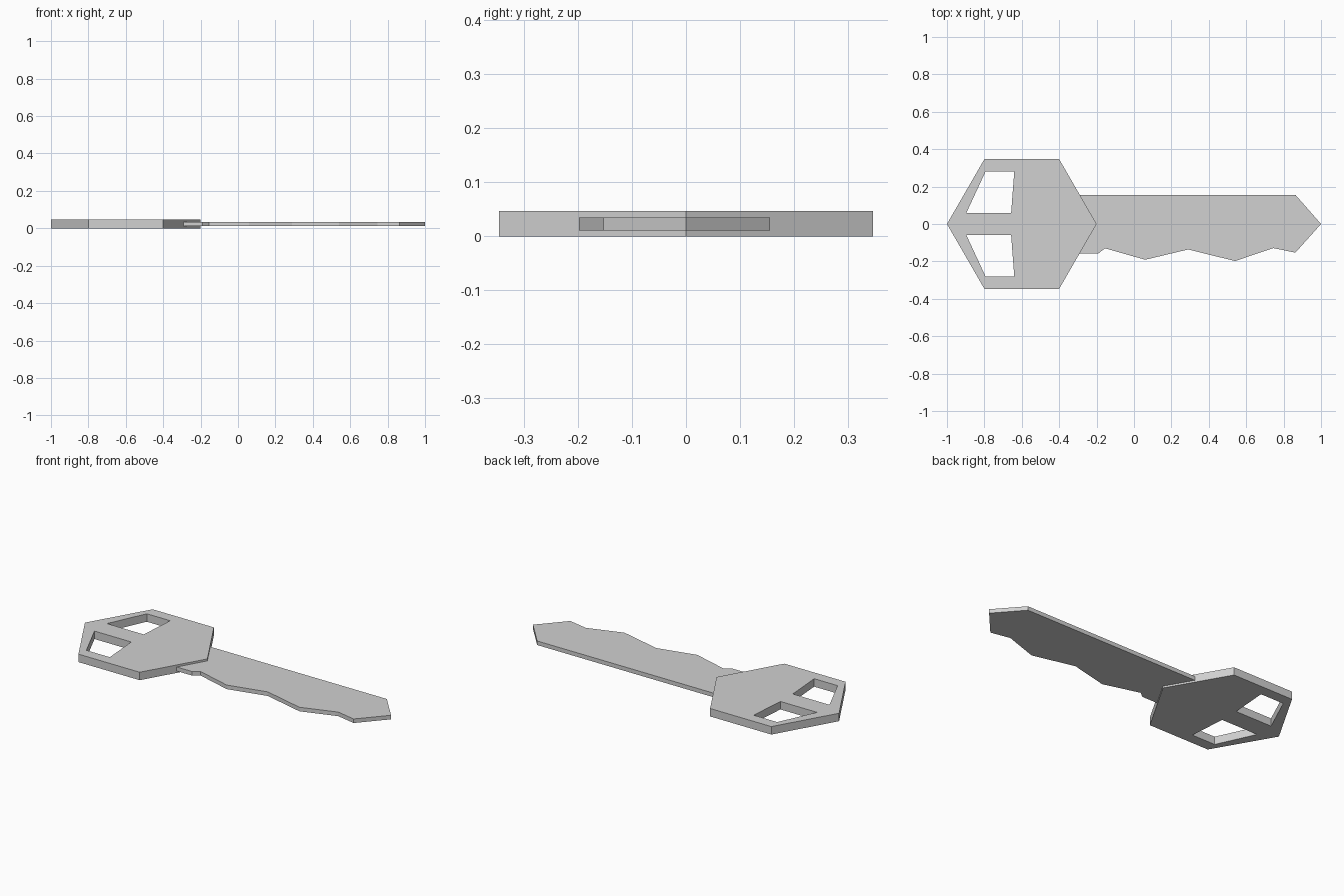
import bpy, bmesh, math

if "Cube" in bpy.data.objects:
    bpy.data.objects.remove(bpy.data.objects["Cube"])

metal = bpy.data.materials.new("grey_metal")
metal.diffuse_color = (0.64, 0.64, 0.64, 1)
metal.use_nodes = True
metal.node_tree.nodes["Principled BSDF"].inputs["Base Color"].default_value = metal.diffuse_color


def plate(name, loops, z0, z1):
    """Flat plate: first loop is the outline, further loops are holes."""
    bm = bmesh.new()
    edges = []
    for loop in loops:
        vs = [bm.verts.new((x, y, z0)) for x, y in loop]
        edges += [bm.edges.new((vs[i - 1], vs[i])) for i in range(len(vs))]
    bmesh.ops.triangle_fill(bm, edges=edges, use_beauty=True)
    ext = bmesh.ops.extrude_face_region(bm, geom=bm.faces[:], use_keep_orig=True)
    top = [g for g in ext["geom"] if isinstance(g, bmesh.types.BMVert)]
    bmesh.ops.translate(bm, verts=top, vec=(0, 0, z1 - z0))
    bmesh.ops.recalc_face_normals(bm, faces=bm.faces[:])
    me = bpy.data.meshes.new(name)
    bm.to_mesh(me)
    bm.free()
    me.materials.append(metal)
    ob = bpy.data.objects.new(name, me)
    bpy.context.collection.objects.link(ob)
    return ob


# Hexagonal head with two mirrored holes
hexagon = [(-0.6 + 0.4 * math.cos(i * math.pi / 3), 0.4 * math.sin(i * math.pi / 3))
           for i in range(6)]
hole = [(-0.897, 0.058), (-0.657, 0.058), (-0.64, 0.282), (-0.793, 0.282)]
plate("key_head", [hexagon, hole, [(x, -y) for x, y in hole]], 0, 0.047)

# Thinner blade with pointed tip and cut teeth along the lower edge
blade = [(-0.3, 0.156), (0.863, 0.156), (1, 0), (0.863, -0.153), (0.745, -0.129),
         (0.54, -0.198), (0.29, -0.136), (0.06, -0.191), (-0.155, -0.13),
         (-0.19, -0.157), (-0.3, -0.157)]
plate("key_blade", [blade], 0.011, 0.035)
